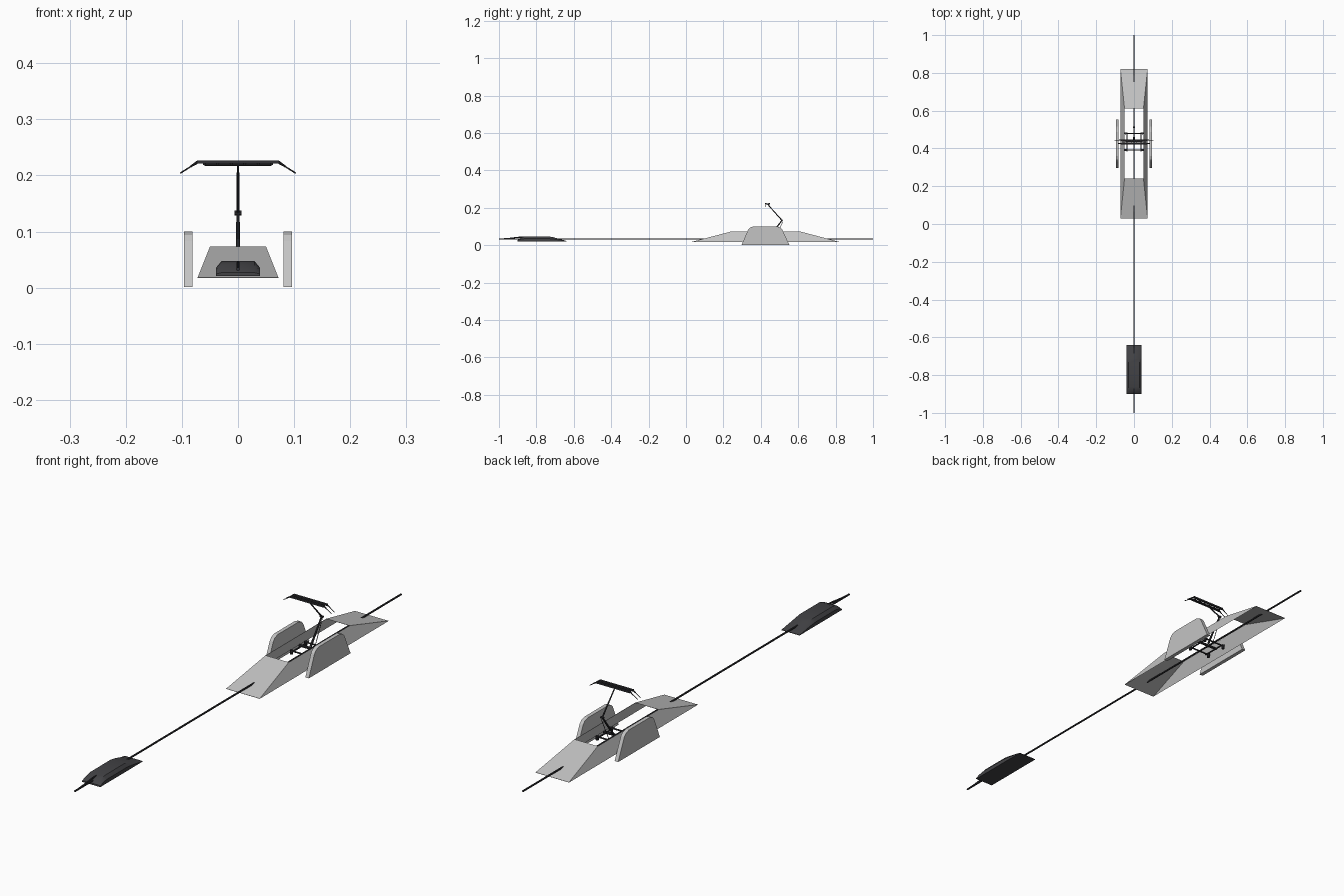
import bpy, bmesh, math
from mathutils import Vector

if "Cube" in bpy.data.objects:
    bpy.data.objects.remove(bpy.data.objects["Cube"])


def material(name, rgb):
    m = bpy.data.materials.new(name)
    m.diffuse_color = (*rgb, 1)
    m.use_nodes = True
    m.node_tree.nodes["Principled BSDF"].inputs["Base Color"].default_value = m.diffuse_color
    return m


GREY = material("light_grey", (0.55, 0.55, 0.55))
CHARCOAL = material("charcoal", (0.055, 0.055, 0.06))
BLACK = material("dark_metal", (0.03, 0.03, 0.034))


def finish(name, bm, mat, smooth=False):
    bmesh.ops.recalc_face_normals(bm, faces=bm.faces)
    me = bpy.data.meshes.new(name)
    bm.to_mesh(me)
    bm.free()
    me.materials.append(mat)
    for p in me.polygons:
        p.use_smooth = smooth
    ob = bpy.data.objects.new(name, me)
    bpy.context.collection.objects.link(ob)
    if smooth:
        bpy.ops.object.select_all(action='DESELECT')
        ob.select_set(True)
        bpy.context.view_layer.objects.active = ob
        bpy.ops.object.shade_smooth_by_angle(angle=math.radians(35))
    return ob


def loft(bm, rings):
    """Bridge closed rings of points and cap both ends."""
    vs = [[bm.verts.new(p) for p in r] for r in rings]
    n = len(vs[0])
    for a, b in zip(vs, vs[1:]):
        for i in range(n):
            j = (i + 1) % n
            bm.faces.new((a[i], a[j], b[j], b[i]))
    bm.faces.new(vs[0])
    bm.faces.new(vs[-1])


def tube(bm, points, r0, r1=None, sides=10):
    """Chain of straight rods through the points."""
    for a, b in zip(points, points[1:]):
        a, b = Vector(a), Vector(b)
        d = b - a
        rot = d.to_track_quat('Z', 'Y').to_matrix().to_4x4()
        rot.translation = (a + b) / 2
        bmesh.ops.create_cone(bm, cap_ends=True, segments=sides, radius1=r0,
                              radius2=r1 or r0, depth=d.length, matrix=rot)


def box(bm, lo, hi):
    loft(bm, [[(x, lo[1], lo[2]), (x, hi[1], lo[2]), (x, hi[1], hi[2]), (x, lo[1], hi[2])]
              for x in (lo[0], hi[0])])


# Sloped fairing: four-sided shell, open above and below
bm = bmesh.new()
low, top = [[bm.verts.new(p) for p in
             ((-w, y0, z), (w, y0, z), (w, y1, z), (-w, y1, z))]
            for w, y0, y1, z in ((0.072, 0.03, 0.82, 0.018), (0.05, 0.24, 0.612, 0.073))]
for i in range(4):
    j = (i + 1) % 4
    bm.faces.new((low[i], low[j], top[j], top[i]))
fairing = finish("fairing_shell", bm, GREY)
solid = fairing.modifiers.new("thickness", 'SOLIDIFY')
solid.thickness = 0.001

# Side shield panels
profile = [(0.297, 0.001), (0.332, 0.083), (0.342, 0.094), (0.36, 0.1),
           (0.487, 0.1), (0.505, 0.094), (0.515, 0.083), (0.553, 0.001)]
for side, s in (("left", -1), ("right", 1)):
    bm = bmesh.new()
    loft(bm, [[(s * x, y, z) for y, z in profile] for x in (0.081, 0.096)])
    finish(side + "_side_shield", bm, GREY)

# Cable along the roof, with its raised front end
bm = bmesh.new()
tube(bm, [(0, -1, 0.033), (0, 1, 0.033)], 0.0035)
tube(bm, [(0, -0.99, 0.033), (0, -0.95, 0.036), (0, -0.9, 0.042), (0, -0.87, 0.044)], 0.003)
finish("roof_cable", bm, BLACK, True)

# Cable cover with chamfered top and sloped ends
bm = bmesh.new()
rings = []
base = 0.021
for y, z in ((-0.9, 0.027), (-0.885, 0.04), (-0.86, 0.048), (-0.74, 0.048),
             (-0.71, 0.043), (-0.64, 0.023)):
    mid = base + 0.55 * (z - base)
    rings.append([(-0.039, y, base), (-0.039, y, mid), (-0.029, y, z),
                  (0.029, y, z), (0.039, y, mid), (0.039, y, base)])
loft(bm, rings)
finish("cable_cover", bm, CHARCOAL, True)

# Collector base frame
bm = bmesh.new()
Z = 0.034
for y in (0.392, 0.48):
    tube(bm, [(-0.05, y, Z), (0.05, y, Z)], 0.003)
tube(bm, [(-0.045, 0.44, Z + 0.004), (0.045, 0.44, Z + 0.004)], 0.005)
for s in (-1, 1):
    tube(bm, [(s * 0.038, 0.385, Z), (s * 0.038, 0.485, Z)], 0.003)
    for y in (0.392, 0.48):
        tube(bm, [(s * 0.045, y, Z - 0.012), (s * 0.045, y, Z + 0.004)], 0.006)
finish("collector_base", bm, BLACK, True)

# Folding arm: thick lower part, thin upper part
HEAD_Y, KNEE = 0.435, (0, 0.513, 0.133)
bm = bmesh.new()
tube(bm, [(0, 0.445, 0.042), KNEE], 0.0045, 0.003)
tube(bm, [(0, 0.475, 0.038), (0, 0.518, 0.126)], 0.0012, sides=6)
tube(bm, [(-0.006, *KNEE[1:]), (0.006, *KNEE[1:])], 0.0045)
tube(bm, [KNEE, (0, HEAD_Y, 0.22)], 0.003, 0.0022)
finish("folding_arm", bm, BLACK, True)

# Contact head: two strips, cross bars and drooping horns
bm = bmesh.new()
tube(bm, [(-0.06, HEAD_Y, 0.219), (0.06, HEAD_Y, 0.219)], 0.0025)
for dy in (-0.009, 0.009):
    y = HEAD_Y + dy
    box(bm, (-0.072, y - 0.004, 0.221), (0.072, y + 0.004, 0.227))
    for s in (-1, 1):
        tube(bm, [(s * 0.071, y, 0.2245), (s * 0.085, y, 0.2155)], 0.0028, 0.0016)
        tube(bm, [(s * 0.084, y, 0.216), (s * 0.103, y, 0.204)], 0.0013, sides=6)
for x in (-0.06, -0.036, -0.012, 0.012, 0.036, 0.06):
    box(bm, (x - 0.002, HEAD_Y - 0.009, 0.219), (x + 0.002, HEAD_Y + 0.009, 0.223))
finish("contact_head", bm, BLACK)
